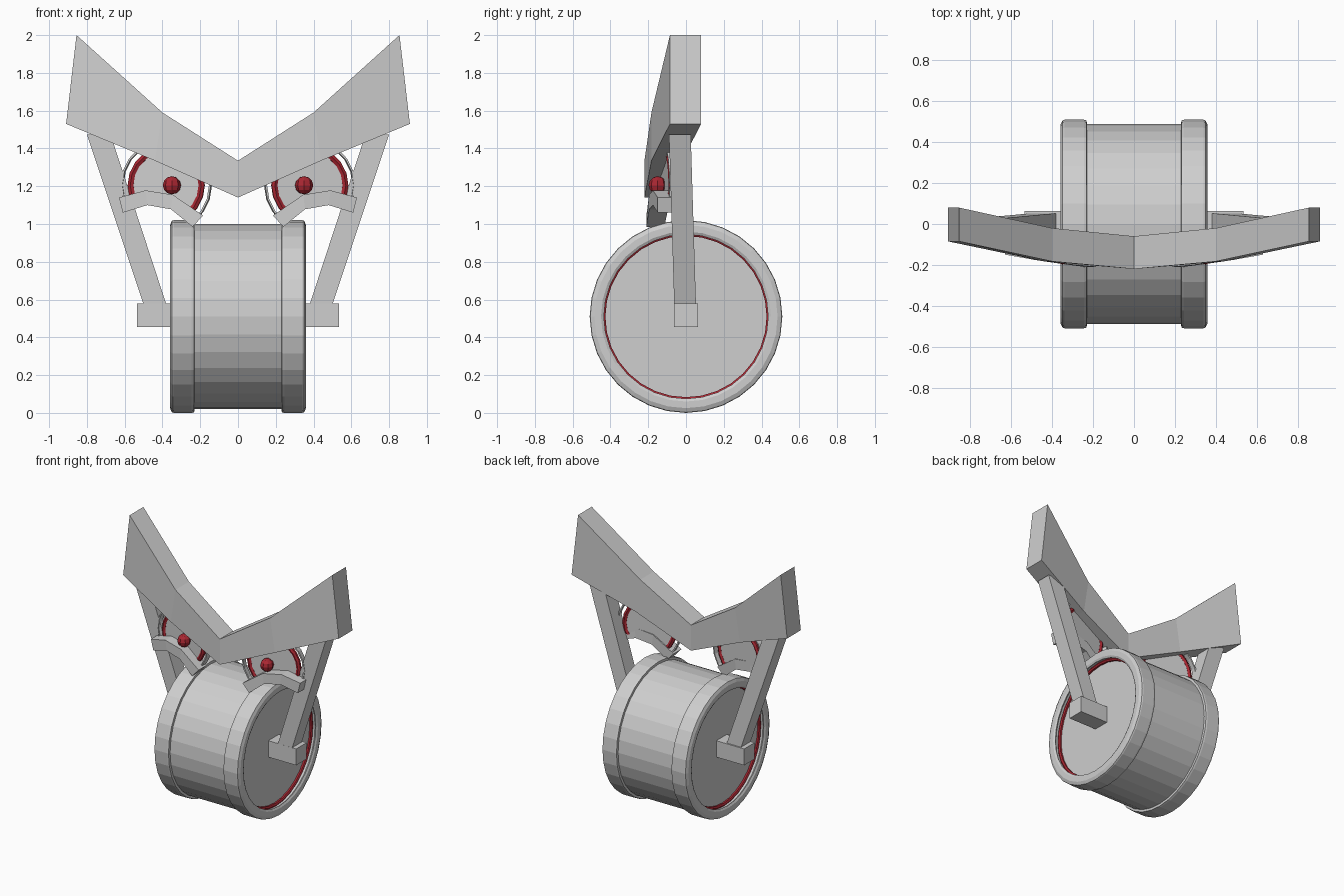
import bpy, bmesh, math
from mathutils import Matrix, Vector

if "Cube" in bpy.data.objects:
    bpy.data.objects.remove(bpy.data.objects["Cube"])


def material(name, rgb):
    m = bpy.data.materials.new(name)
    m.diffuse_color = (*rgb, 1)
    m.use_nodes = True
    m.node_tree.nodes["Principled BSDF"].inputs["Base Color"].default_value = m.diffuse_color
    return m


GREY = material("light_grey", (0.62, 0.62, 0.62))
RED = material("dark_red", (0.40, 0.02, 0.032))


def finish(name, bm, mat):
    bmesh.ops.remove_doubles(bm, verts=bm.verts, dist=1e-5)
    bmesh.ops.recalc_face_normals(bm, faces=bm.faces)
    me = bpy.data.meshes.new(name)
    bm.to_mesh(me)
    bm.free()
    me.materials.append(mat)
    ob = bpy.data.objects.new(name, me)
    bpy.context.collection.objects.link(ob)
    return ob


def lathe(profile, n, closed=False):
    """Spin (along, radius) points about the x axis."""
    bm = bmesh.new()
    rings = []
    for i in range(n):
        a = 2 * math.pi * i / n
        rings.append([bm.verts.new((x, r * math.sin(a), r * math.cos(a))) for x, r in profile])
    k = len(profile)
    for i in range(n):
        p, q = rings[i], rings[(i + 1) % n]
        for j in range(k if closed else k - 1):
            l = (j + 1) % k
            bm.faces.new((p[j], p[l], q[l], q[j]))
    bmesh.ops.remove_doubles(bm, verts=bm.verts, dist=1e-5)
    bmesh.ops.dissolve_degenerate(bm, edges=bm.edges, dist=1e-6)
    return bm


def circle(c, R, r, n=6):
    return [(c + r * math.cos(2 * math.pi * i / n), R + r * math.sin(2 * math.pi * i / n)) for i in range(n)]


def beam(name, sections, s=1):
    """Four-sided beam through (x1, z1, x2, z2, y_front, y_back) sections."""
    bm = bmesh.new()
    rows = []
    for x1, z1, x2, z2, f, b in sections:
        rows.append([bm.verts.new((s * x, y, z)) for x, y, z in
                     ((x1, f, z1), (x2, f, z2), (x2, b, z2), (x1, b, z1))])
    for p, q in zip(rows, rows[1:]):
        for j in range(4):
            l = (j + 1) % 4
            bm.faces.new((p[j], p[l], q[l], q[j]))
    bm.faces.new(rows[0])
    bm.faces.new(rows[-1])
    return finish(name, bm, GREY)


# Wheel with raised rims and recessed side discs
half = [(0.30, 0), (0.30, 0.45), (0.335, 0.45), (0.352, 0.435), (0.36, 0.45), (0.36, 0.485),
        (0.35, 0.507), (0.34, 0.51), (0.245, 0.51), (0.232, 0.507), (0.23, 0.49)]
bm = lathe(half + [(-x, r) for x, r in reversed(half)], 32)
bm.transform(Matrix.Translation((0, 0, 0.51)))
finish("wheel", bm, GREY)

# Brow: one V-shaped bar, pulled forward in the middle
side = [(0.855, 2.0, 0.91, 1.53, -0.085, 0.08), (0.40, 1.59, 0.44, 1.335, -0.183, -0.02)]
left = [(-a, b, -c, d, f, g) for a, b, c, d, f, g in side]
beam("brow", left + [(0, 1.335, 0, 1.14, -0.22, -0.06)] + side[::-1])

for s, tag in ((1, "right"), (-1, "left")):
    # Glowing ring inside the wheel recess
    bm = lathe(circle(0.312, 0.438, 0.013), 32, True)
    bm.transform(Matrix.Translation((0, 0, 0.51)) @ Matrix.Diagonal((s, 1, 1, 1)))
    finish("wheel_ring_" + tag, bm, RED)

    # Axle block and fork arm
    beam("axle_block_" + tag, [(0.29, 0.58, 0.29, 0.455, -0.063, 0.063),
                               (0.535, 0.58, 0.535, 0.455, -0.063, 0.063)], s)
    beam("fork_arm_" + tag, [(0.475, 0.50, 0.355, 0.50, -0.06, 0.055),
                             (0.80, 1.475, 0.675, 1.475, -0.09, 0.025)], s)

    # Arched lower eyelid
    beam("eyelid_" + tag, [(0.63, 1.14, 0.61, 1.06, -0.15, -0.06),
                           (0.49, 1.178, 0.48, 1.10, -0.175, -0.08),
                           (0.345, 1.155, 0.355, 1.078, -0.195, -0.095),
                           (0.185, 1.045, 0.24, 0.985, -0.21, -0.115)], s)

    # Eye parts: spun about x, turned to face forward, cut off along the eyelid
    place = (Matrix.Diagonal((s, 1, 1, 1)) @ Matrix.Translation((0.38, -0.105, 1.205))
             @ Matrix.Rotation(math.radians(9), 4, 'Z') @ Matrix.Rotation(math.radians(-90), 4, 'Z'))
    parts = (("eye_disc_", [(0.008, 0), (0.008, 0.195), (-0.008, 0.195), (-0.008, 0)], False, GREY),
             ("eye_ring_", circle(0.0, 0.19, 0.018), True, RED),
             ("eye_rim_", [(0.02, 0.232), (0.02, 0.242), (-0.02, 0.242), (-0.02, 0.232)], True, GREY))
    for name, prof, closed, mat in parts:
        bm = lathe(prof, 20, closed)
        bm.transform(place)
        res = bmesh.ops.bisect_plane(bm, geom=bm.verts[:] + bm.edges[:] + bm.faces[:],
                                     plane_co=Vector((s * 0.42, 0, 1.095)),
                                     plane_no=Vector((s * -0.2, 0, 1)), clear_inner=True)
        cut = [e for e in res["geom_cut"] if isinstance(e, bmesh.types.BMEdge)]
        bmesh.ops.holes_fill(bm, edges=cut, sides=0)
        finish(name + tag, bm, mat)

    # Pupil
    bm = bmesh.new()
    bmesh.ops.create_uvsphere(bm, u_segments=8, v_segments=6, radius=0.048)
    bm.transform(Matrix.Translation((s * 0.35, -0.15, 1.205)))
    finish("pupil_" + tag, bm, RED)
